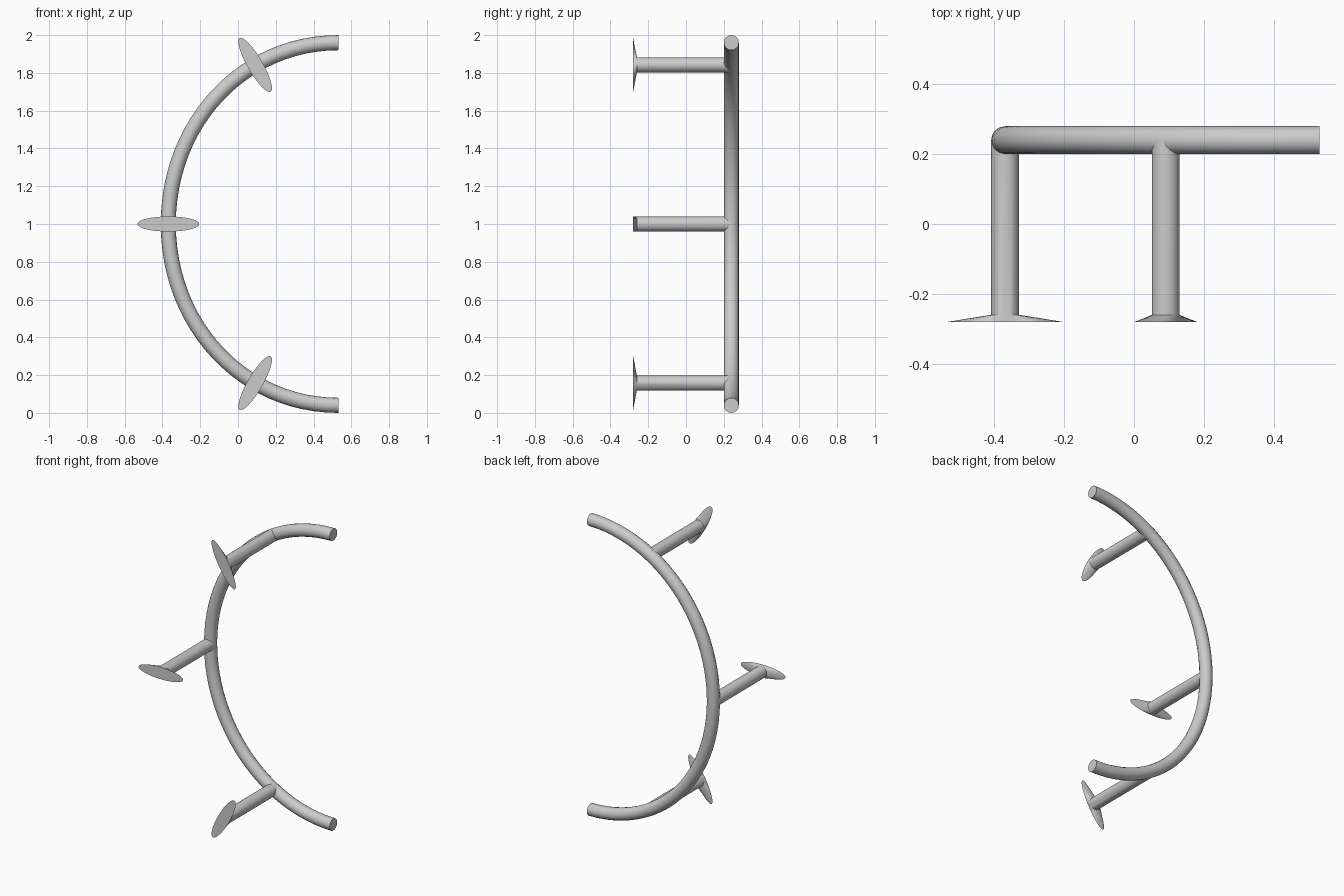
import bpy, bmesh, math

if "Cube" in bpy.data.objects:
    bpy.data.objects.remove(bpy.data.objects["Cube"])

R = 0.04            # tube radius
X_END, A, B = 0.531, 0.90, 0.96   # half-ellipse: end x, width, half height
Y_BAR = 0.24
K = 0.56            # handle length ratio
SIDES = 16


def smooth(obj):
    bpy.ops.object.select_all(action='DESELECT')
    obj.select_set(True)
    bpy.context.view_layer.objects.active = obj
    bpy.ops.object.shade_smooth_by_angle(angle=math.radians(30))


# Curved handle bar: round tube swept along a half ellipse
curve = bpy.data.curves.new("curved_bar", 'CURVE')
curve.dimensions = '3D'
curve.bevel_depth = R
curve.bevel_resolution = 6
curve.resolution_u = 24
curve.use_fill_caps = True
spline = curve.splines.new('BEZIER')
spline.bezier_points.add(2)
path = [((X_END, 1 - B), (K * A, 0)),
        ((X_END - A, 1), (0, -K * B)),
        ((X_END, 1 + B), (-K * A, 0))]
for p, ((x, z), (hx, hz)) in zip(spline.bezier_points, path):
    p.handle_left_type = p.handle_right_type = 'FREE'
    p.co = (x, Y_BAR, z)
    p.handle_left = (x + hx, Y_BAR, z + hz)
    p.handle_right = (x - hx, Y_BAR, z - hz)
bar = bpy.data.objects.new("curved_bar", curve)
bpy.context.collection.objects.link(bar)
bpy.context.view_layer.objects.active = bar
bar.select_set(True)
bpy.ops.object.convert(target='MESH')
bar = bpy.context.view_layer.objects.active
smooth(bar)


# Mounting post: round rod flaring into a long oval foot at the front
def post(name, x, z, angle):
    n = 32
    bm = bmesh.new()
    rings = []
    for y, half_len in ((Y_BAR, R), (-0.26, R), (-0.28, 0.164)):
        ring = []
        for i in range(n):
            t = 2 * math.pi * i / n
            u, v = half_len * math.cos(t), R * math.sin(t)
            ring.append(bm.verts.new((
                x + u * math.cos(angle) - v * math.sin(angle), y,
                z + u * math.sin(angle) + v * math.cos(angle))))
        rings.append(ring)
    for a, b in zip(rings, rings[1:]):
        for i in range(n):
            j = (i + 1) % n
            bm.faces.new((a[i], a[j], b[j], b[i]))
    bm.faces.new(rings[0])
    bm.faces.new(rings[-1])
    bmesh.ops.recalc_face_normals(bm, faces=bm.faces)
    mesh = bpy.data.meshes.new(name)
    bm.to_mesh(mesh)
    bm.free()
    obj = bpy.data.objects.new(name, mesh)
    bpy.context.collection.objects.link(obj)
    smooth(obj)


post("middle_post", X_END - A, 1, 0)
post("upper_post", 0.091, 1.842, math.radians(-60))
post("lower_post", 0.091, 0.158, math.radians(60))
